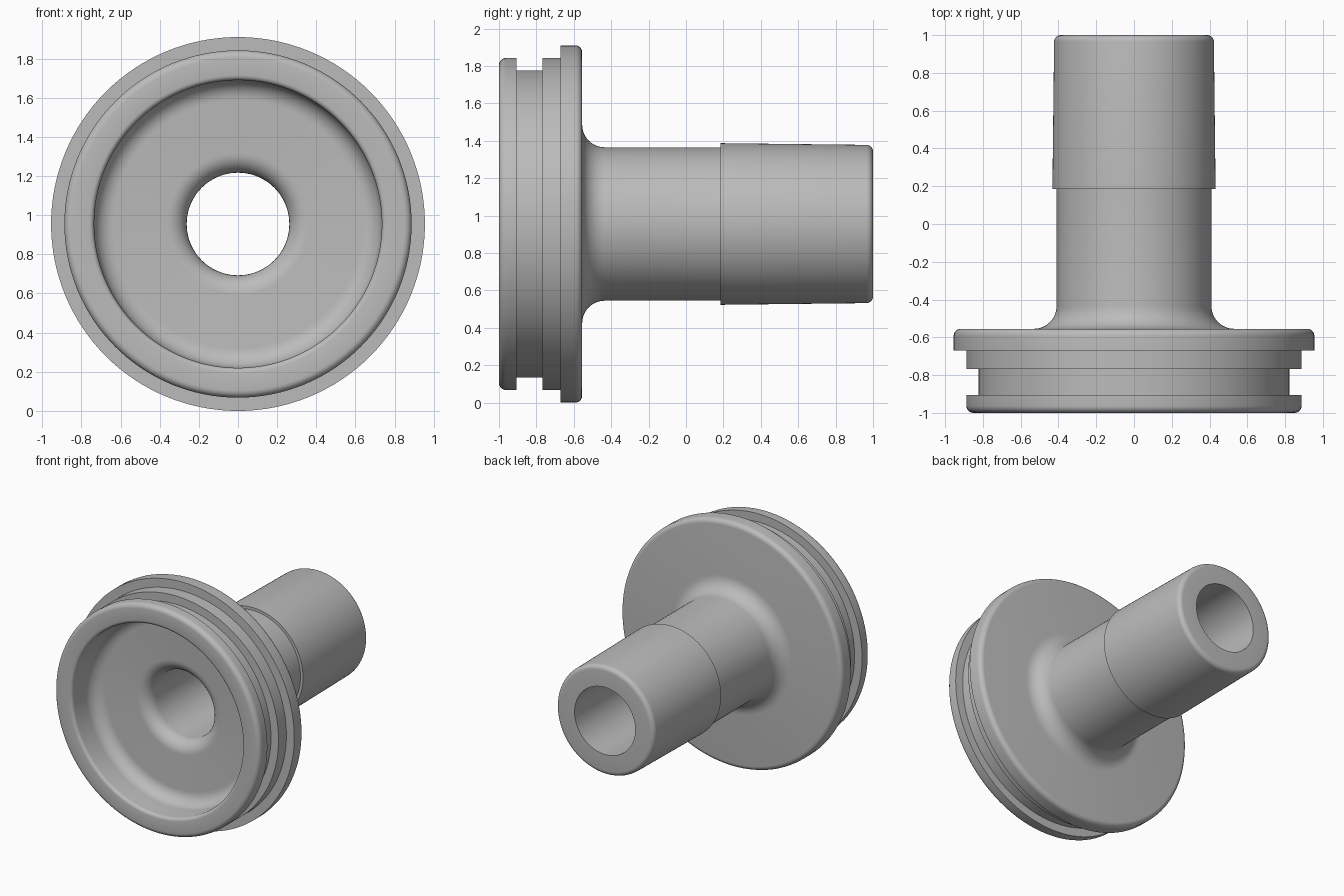
import bpy, math
import bmesh
from mathutils import Matrix, Vector

cube = bpy.data.objects.get("Cube")
if cube:
    bpy.data.objects.remove(cube, do_unlink=True)

AXIS_Z = 0.955
SEGMENTS = 128


def arc(centre, radius, start, end, steps=6):
    """Points (radius, y) of a rounded corner, angles in degrees."""
    angles = [math.radians(start + (end - start) * i / steps) for i in range(steps + 1)]
    return [(centre[0] + radius * math.cos(a), centre[1] + radius * math.sin(a)) for a in angles]


def lathe(name, profile, material):
    """Revolve a closed (radius, y) profile around the horizontal axis."""
    bm = bmesh.new()
    verts = [bm.verts.new((r, y, 0)) for r, y in profile]
    edges = [bm.edges.new((a, b)) for a, b in zip(verts, verts[1:] + verts[:1])]
    bmesh.ops.spin(bm, geom=verts + edges, cent=(0, 0, 0), axis=(0, 1, 0),
                   angle=math.tau, steps=SEGMENTS)
    bmesh.ops.remove_doubles(bm, verts=bm.verts, dist=0.0001)
    bmesh.ops.recalc_face_normals(bm, faces=bm.faces)
    bmesh.ops.transform(bm, matrix=Matrix.Translation(Vector((0, 0, AXIS_Z))), verts=bm.verts)
    mesh = bpy.data.meshes.new(name)
    bm.to_mesh(mesh)
    bm.free()
    mesh.materials.append(material)
    obj = bpy.data.objects.new(name, mesh)
    bpy.context.collection.objects.link(obj)
    bpy.context.view_layer.objects.active = obj
    obj.select_set(True)
    bpy.ops.object.shade_smooth_by_angle(angle=math.radians(30))
    return obj


grey = bpy.data.materials.new("light_grey")
grey.use_nodes = True
colour = (0.5, 0.5, 0.5, 1)
grey.diffuse_color = colour
grey.node_tree.nodes["Principled BSDF"].inputs["Base Color"].default_value = colour

# Front rim, seal groove and second rim
profile = arc((0.85, -0.963), 0.037, -90, 0)
profile += [(0.887, -0.905), (0.822, -0.905), (0.822, -0.767), (0.887, -0.767), (0.887, -0.67)]
# Flange with rounded back edge
profile += [(0.955, -0.67)] + arc((0.918, -0.592), 0.037, 0, 90)
# Fillet into the neck
profile += arc((0.53, -0.435), 0.12, 270, 180, 8)
# Neck, step and slightly tapered spigot
profile += [(0.41, 0.185), (0.432, 0.185)] + arc((0.388, 0.965), 0.035, 0, 90)
# Bore, flared where it meets the dish
profile += [(0.262, 1.0)] + arc((0.362, -0.63), 0.1, 180, 270, 8)
# Dish floor, concave corner and rounded mouth
profile += arc((0.635, -0.83), 0.1, 90, 0, 8)
profile += arc((0.76, -0.975), 0.025, 180, 270, 4)

lathe("flanged_tube_fitting", profile, grey)
